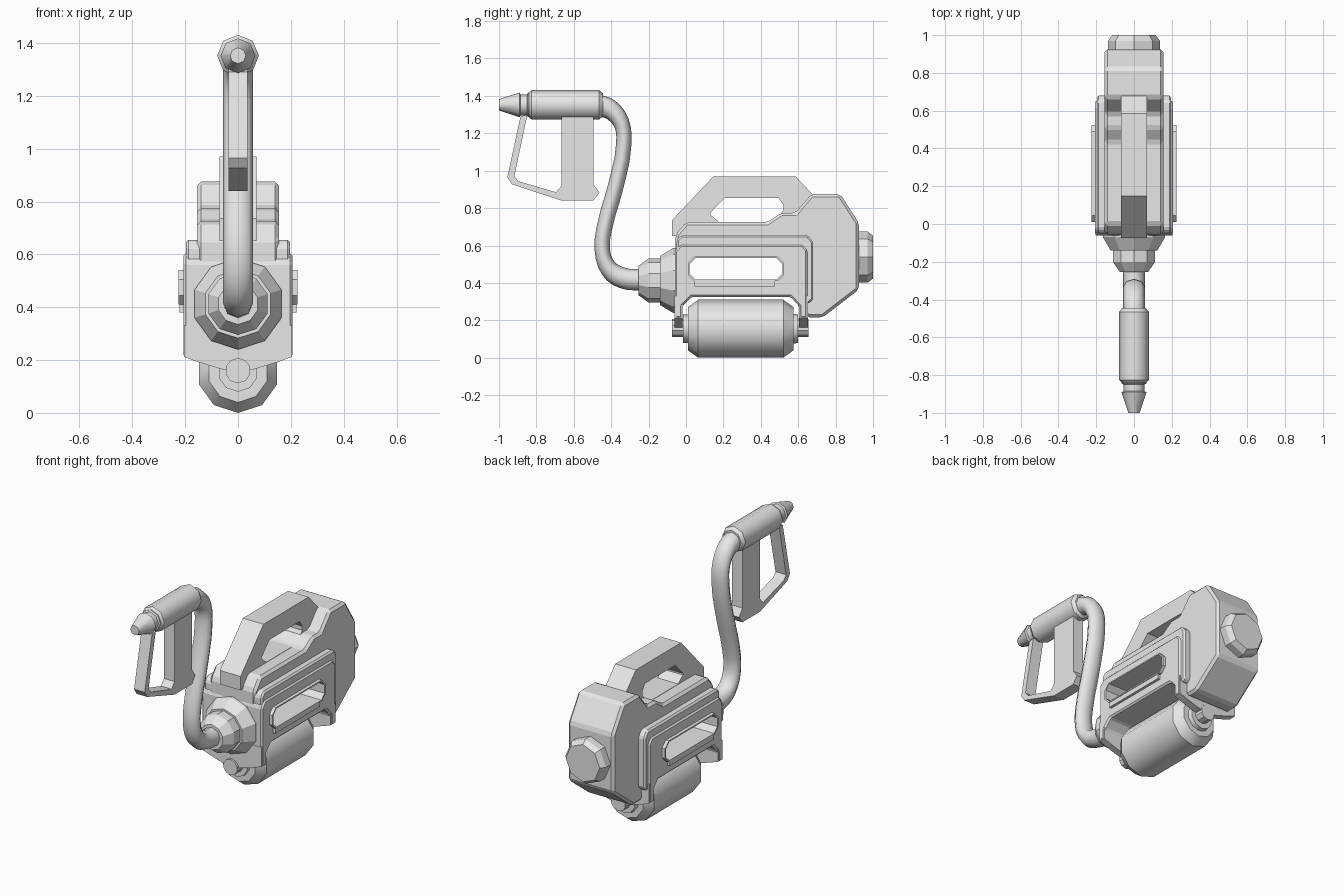
import bpy, bmesh, math

if "Cube" in bpy.data.objects:
    bpy.data.objects.remove(bpy.data.objects["Cube"])

grey = bpy.data.materials.new("plain_grey")
grey.diffuse_color = (0.8, 0.8, 0.8, 1)
grey.use_nodes = True
grey.node_tree.nodes["Principled BSDF"].inputs["Base Color"].default_value = grey.diffuse_color


def finish(bm, name):
    bmesh.ops.recalc_face_normals(bm, faces=bm.faces)
    me = bpy.data.meshes.new(name)
    bm.to_mesh(me)
    bm.free()
    me.materials.append(grey)
    ob = bpy.data.objects.new(name, me)
    bpy.context.collection.objects.link(ob)
    return ob


def apply_mod(ob, mod):
    bpy.context.view_layer.objects.active = ob
    bpy.ops.object.modifier_apply(modifier=mod.name)


def prism(name, pts, a, b, axis='x', bevel=0, hole=None):
    """Extrude a closed outline from a to b; outline is (y,z) for axis x, (x,z) for axis y."""
    bm = bmesh.new()
    rings = []
    for d in (a, b):
        rings.append([bm.verts.new((d, u, v) if axis == 'x' else (u, d, v)) for u, v in pts])
        bm.faces.new(rings[-1])
    n = len(pts)
    for i in range(n):
        j = (i + 1) % n
        bm.faces.new((rings[0][i], rings[0][j], rings[1][j], rings[1][i]))
    ob = finish(bm, name)
    if bevel:
        m = ob.modifiers.new("edge", 'BEVEL')
        m.width, m.segments, m.limit_method = bevel, 1, 'ANGLE'
        apply_mod(ob, m)
    if hole:
        cutter = prism("cutter", hole, -0.5, 0.5)
        m = ob.modifiers.new("cut", 'BOOLEAN')
        m.operation, m.solver, m.object = 'DIFFERENCE', 'EXACT', cutter
        apply_mod(ob, m)
        bpy.data.objects.remove(cutter)
    return ob


def lathe(name, profile, cz, n, smooth=False):
    """Turn (y, radius) points around a lengthwise axis at height cz."""
    bm = bmesh.new()
    rings = []
    for y, r in profile:
        rings.append([bm.verts.new((r * math.sin(2 * math.pi * i / n), y,
                                    cz - r * math.cos(2 * math.pi * i / n))) for i in range(n)])
    for p, q in zip(rings, rings[1:]):
        for i in range(n):
            j = (i + 1) % n
            bm.faces.new((p[i], p[j], q[j], q[i])).smooth = smooth
    bm.faces.new(rings[0])
    bm.faces.new(rings[-1])
    # keep the rims crisp
    for r in rings:
        for i in range(n):
            e = bm.edges.get((r[i], r[(i + 1) % n]))
            if e:
                e.smooth = False
    return finish(bm, name)


def octagon(y0, y1, z0, z1, c):
    return [(y0 + c, z0), (y1 - c, z0), (y1, z0 + c), (y1, z1 - c),
            (y1 - c, z1), (y0 + c, z1), (y0, z1 - c), (y0, z0 + c)]


# Housing: core with rear block, stepped middle layer and arched outer panel
slot = octagon(0.02, 0.515, 0.418, 0.532, 0.03)
core = [(-.055, .66), (0, .725), (.435, .725), (.51, .775), (.585, .775), (.67, .875),
        (.825, .875), (.925, .72), (.925, .365), (.73, .215), (.645, .215), (.61, .325), (-.055, .325)]
prism("housing_core", core, -.155, .155, bevel=.015, hole=slot)
middle = [(-.05, .34), (-.05, .63), (-.025, .655), (.65, .655), (.68, .62), (.68, .31), (.65, .285), (.61, .34)]
prism("housing_middle_layer", middle, -.197, .197, bevel=.01, hole=slot)
panel = [(-.06, .21), (-.06, .57), (-.03, .605), (.62, .605), (.65, .575), (.65, .21), (.605, .21),
         (.605, .275), (.56, .325), (.03, .325), (-.02, .275), (-.02, .21)]
prism("outer_panel", panel, -.206, .206, bevel=.01, hole=slot)

# Slot rims and the lips below them
for side, s in (("left", -1), ("right", 1)):
    prism(side + "_slot_rim", octagon(.01, .525, .41, .54, .035), s * .19, s * .226, hole=slot)
    prism(side + "_slot_lip", [(.045, .38), (.475, .38), (.475, .415), (.045, .415)], s * .19, s * .222)

# End plates that hold the tank rod
plate = [(-.204, .212), (-.15, .192), (-.06, .165), (-.025, .16), (.025, .16), (.06, .165),
         (.15, .192), (.204, .212), (.204, .33), (-.204, .33)]
prism("front_end_plate", plate, -.062, -.02, axis='y')
prism("rear_end_plate", plate, .605, .652, axis='y')

# Carrying handle on top
handle = [(-.075, .65), (-.075, .735), (.147, .97), (.585, .97), (.68, .87), (.68, .65)]
grip_hole = [(.13, .775), (.205, .853), (.495, .853), (.522, .815), (.522, .79), (.475, .727), (.175, .727), (.13, .765)]
prism("carry_handle", handle, -.07, .07, hole=grip_hole)

# Tank and its rod
lathe("tank", [(-.015, .075), (.01, .075), (.01, .115), (.065, .155), (.52, .155),
               (.575, .115), (.575, .08), (.6, .075)], .155, 10, True)
lathe("tank_rod", [(-.075, .048), (.655, .048)], .16, 10)

# Hose neck and rear cap
lathe("hose_neck", [(-.255, .078), (-.2, .118), (-.14, .118), (-.14, .13), (-.07, .173), (-.04, .173)], .413, 10)
lathe("rear_cap", [(.91, .137), (.97, .137), (1.0, .115)], .538, 8)

# Spray wand: barrel, nozzle and trigger grip
lathe("wand_barrel", [(-.84, .065), (-.825, .079), (-.465, .079), (-.445, .062)], 1.352, 8, True)
lathe("wand_nozzle", [(-1.0, .03), (-.89, .066), (-.885, .056), (-.85, .056), (-.845, .066), (-.83, .066)], 1.352, 8, True)
grip = [(-.885, 1.29), (-.955, .965), (-.93, .927), (-.665, .84), (-.495, .84), (-.463, .883), (-.495, .927),
        (-.495, 1.29), (-.665, 1.29), (-.665, .92), (-.695, .885), (-.895, .943), (-.918, .97), (-.848, 1.3)]
prism("trigger_grip", grip, -.036, .036)

# Hose, flattened lengthwise
SQUASH = 0.72
path = [(-.46, 1.348), (-.40, 1.325), (-.343, 1.25), (-.333, 1.14), (-.375, .92), (-.435, .70),
        (-.448, .58), (-.42, .485), (-.35, .43), (-.23, .415)]
cu = bpy.data.curves.new("hose", 'CURVE')
cu.dimensions = '3D'
cu.bevel_depth, cu.bevel_resolution, cu.resolution_u = .057, 2, 3
sp = cu.splines.new('BEZIER')
sp.bezier_points.add(len(path) - 1)
for bp, (y, z) in zip(sp.bezier_points, path):
    bp.co = (0, y / SQUASH, z)
    bp.handle_left_type = bp.handle_right_type = 'AUTO'
cu.materials.append(grey)
hose = bpy.data.objects.new("hose", cu)
bpy.context.collection.objects.link(hose)
hose.scale.y = SQUASH
bpy.ops.object.select_all(action='DESELECT')
hose.select_set(True)
bpy.context.view_layer.objects.active = hose
bpy.ops.object.convert(target='MESH')
bpy.ops.object.shade_smooth_by_angle(angle=math.radians(60))
